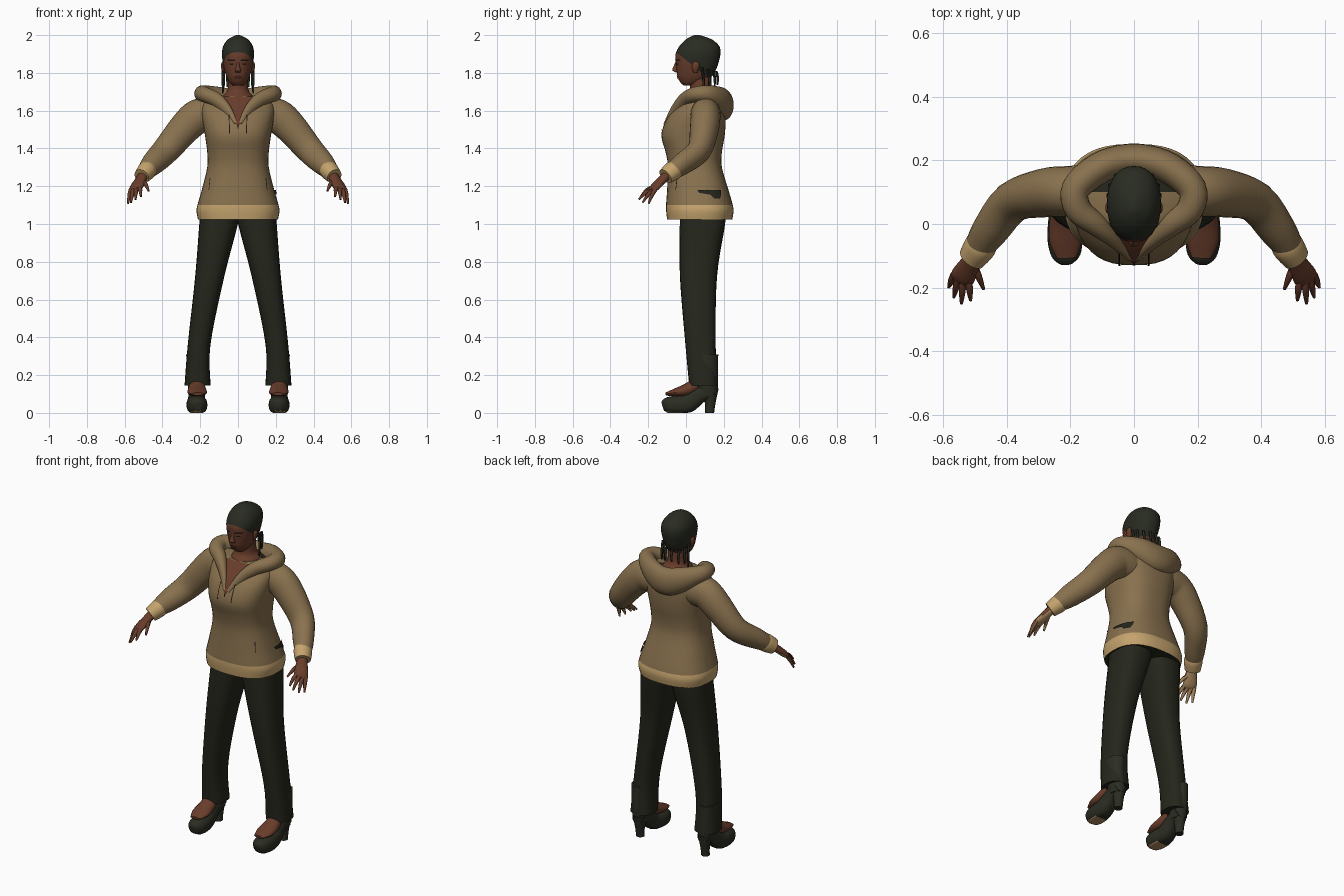
import bpy, bmesh, math
from mathutils import Vector
from mathutils.bvhtree import BVHTree

if "Cube" in bpy.data.objects:
    bpy.data.objects.remove(bpy.data.objects["Cube"])


def material(name, colour):
    m = bpy.data.materials.new(name)
    m.use_nodes = True
    m.diffuse_color = (*colour, 1)
    bsdf = next(n for n in m.node_tree.nodes if n.type == 'BSDF_PRINCIPLED')
    bsdf.inputs["Base Color"].default_value = (*colour, 1)
    bsdf.inputs["Roughness"].default_value = 0.9
    return m


FLEECE = material("tan fleece", (.25, .166, .077))
TRIM = material("light tan trim", (.56, .37, .155))
TROUSER = material("charcoal cloth", (.018, .019, .011))
BOOT = material("dark boot leather", (.024, .026, .016))
HAIR = material("black green hair", (.022, .025, .016))
SKIN = material("brown skin", (.14, .046, .024))
PALM = material("pale palm and sole", (.42, .26, .12))
INK = material("dark line", (.012, .008, .006))
LIP = material("lip", (.075, .02, .013))


def finish(name, bm, mats, mirror):
    mesh = bpy.data.meshes.new(name)
    bm.to_mesh(mesh)
    bm.free()
    for m in mats:
        mesh.materials.append(m)
    ob = bpy.data.objects.new(name, mesh)
    bpy.context.collection.objects.link(ob)
    if mirror:
        mod = ob.modifiers.new("mirror", 'MIRROR')
        mod.use_mirror_merge = False
    return ob


def spline(rows, steps):
    """Catmull-Rom interpolation of whole section tuples."""
    pts = [rows[0]] + list(rows) + [rows[-1]]
    out = []
    for i in range(1, len(pts) - 2):
        for k in range(steps):
            t = k / steps
            out.append([.5 * (2 * b + (c - a) * t + (2 * a - 5 * b + 4 * c - d) * t * t
                              + (3 * b - a - 3 * c + d) * t ** 3)
                        for a, b, c, d in zip(*pts[i - 1:i + 3])])
    return out + [list(rows[-1])]


def loft(name, rows, mats, side=(1, 0, 0), upright=False, sides=24, steps=4,
         power=2, mirror=False, cuts=(), rule=None):
    """Skin rings given as (x, y, z, half width, half depth)."""
    secs = spline(rows, steps)
    mid = [Vector(s[:3]) for s in secs]
    bm = bmesh.new()
    rings = []
    for i, s in enumerate(secs):
        t = mid[min(i + 1, len(mid) - 1)] - mid[max(i - 1, 0)]
        t = Vector((0, 0, 1)) if upright else t.normalized()
        a = Vector(side)
        a = (a - t * a.dot(t)).normalized()
        b = t.cross(a)
        ring = []
        for k in range(sides):
            ang = 2 * math.pi * k / sides
            c, n = math.cos(ang), math.sin(ang)
            c = math.copysign(abs(c) ** (2 / power), c)
            n = math.copysign(abs(n) ** (2 / power), n)
            p = mid[i] + a * c * s[3] + b * n * s[4]
            p.z = max(p.z, 0)
            ring.append(bm.verts.new(p))
        rings.append(ring)
    for r, q in zip(rings, rings[1:]):
        for k in range(sides):
            j = (k + 1) % sides
            bm.faces.new((r[k], r[j], q[j], q[k]))
    bm.faces.new(rings[0])
    bm.faces.new(rings[-1])
    for co, no in cuts:
        bmesh.ops.bisect_plane(bm, geom=bm.verts[:] + bm.edges[:] + bm.faces[:],
                               plane_co=co, plane_no=no, dist=1e-5)
    bmesh.ops.recalc_face_normals(bm, faces=bm.faces[:])
    if rule:
        for f in bm.faces:
            f.material_index = rule(f.calc_center_median(), f.normal)
    return finish(name, bm, mats, mirror)


def decal(name, target, rows, mat, mirror=False, from_side=False, lift=.003, cols=8, steps=6):
    """Thin plate of (height, start, end) spans laid on a surface."""
    tree = BVHTree.FromPolygons([v.co for v in target.data.vertices],
                                [p.vertices[:] for p in target.data.polygons])
    d = Vector((-1, 0, 0)) if from_side else Vector((0, 1, 0))
    bm = bmesh.new()
    grid = []
    for z, u0, u1 in [[a + (b - a) * k / steps for a, b in zip(p, q)]
                      for p, q in zip(rows, rows[1:]) for k in range(steps + 1)]:
        line = []
        for k in range(cols + 1):
            u = u0 + (u1 - u0) * k / cols
            hit = tree.ray_cast(Vector((1, u, z)) if from_side else Vector((u, -1, z)), d)[0]
            line.append(bm.verts.new(hit - d * lift) if hit else None)
        grid.append(line)
    for r, q in zip(grid, grid[1:]):
        for k in range(cols):
            quad = (r[k], r[k + 1], q[k + 1], q[k])
            if all(quad):
                f = bm.faces.new(quad)
                f.normal_update()
                if f.normal.dot(d) > 0:
                    f.normal_flip()
    bmesh.ops.remove_doubles(bm, verts=bm.verts[:], dist=1e-5)
    return finish(name, bm, [mat], mirror)


def levels(rows):
    """(z, half width, front y, back y) to ring sections."""
    return [(0, (f + b) / 2, z, w, (b - f) / 2) for z, w, f, b in rows]


def torso_rule(c, n):
    if n.z < -.95 or (n.z > .95 and c.y > .1):
        return 2
    return 1 if c.z < 1.1 else 0


# Hooded top: body with hem band and dark gaps behind the neck
torso = loft("hoodie_body", levels([
    (1.025, .212, -.10, .245), (1.07, .22, -.105, .252), (1.11, .212, -.105, .245),
    (1.18, .192, -.10, .225), (1.30, .163, -.095, .19), (1.38, .163, -.108, .19),
    (1.47, .175, -.13, .205), (1.56, .19, -.10, .21), (1.63, .19, -.04, .20),
    (1.675, .14, .0, .18)]), [FLEECE, TRIM, TROUSER], upright=True, sides=40, power=2.5,
    cuts=[((0, 0, 1.1), (0, 0, 1)), ((0, .1, 1.675), (0, 1, 0))], rule=torso_rule)
loft("hood", [(-.03, .201, 1.632, .08, .05), (.03, .201, 1.632, .08, .05),
              (.11, .175, 1.66, .068, .05), (.183, .112, 1.688, .047, .045),
              (.175, .045, 1.685, .04, .042), (.115, -.005, 1.658, .038, .035),
              (.06, -.055, 1.605, .03, .022), (.012, -.105, 1.53, .014, .012)],
     [FLEECE], side=(0, 0, 1), mirror=True)
loft("sleeve", [(.05, .105, 1.56, .07, .075), (.14, .105, 1.575, .08, .088),
                (.21, .103, 1.57, .079, .092), (.28, .098, 1.51, .077, .085),
                (.38, .07, 1.392, .064, .073), (.45, -.017, 1.32, .056, .062),
                (.487, -.072, 1.281, .047, .046)],
     [FLEECE], side=(0, 1, 0), mirror=True)
loft("cuff", [(.472, -.052, 1.295, .047, .045), (.485, -.072, 1.28, .052, .05),
              (.51, -.108, 1.252, .045, .042)], [TRIM], side=(0, 1, 0), mirror=True)
decal("neck_opening", torso, [(1.515, -.004, .004), (1.672, -.08, .08)], SKIN)
decal("drawstring", torso, [(1.48, .043, .048), (1.62, .045, .05)], INK, mirror=True, cols=2, lift=.006)
decal("zip", torso, [(1.505, -.003, .003), (1.53, -.003, .003)], INK, cols=2, lift=.007)
decal("pocket_slit", torso, [(1.18, .153, .156), (1.24, .146, .15)], INK, mirror=True, cols=2)
decal("side_tear", torso, [(1.135, .15, .18), (1.155, .13, .185), (1.165, .07, .185),
                           (1.18, .06, .185)], TROUSER, from_side=True, lift=.008)

# Hands: flattened palm and tapered fingers
hand_side = (.9, .4, -.15)
palm_dir = Vector((-.4, .62, -.74)).normalized()


def palm_rule(c, n):
    return 1 if n.dot(palm_dir) > .45 else 0


loft("hand", [(.498, -.09, 1.268, .026, .025), (.515, -.125, 1.235, .032, .022),
              (.538, -.165, 1.195, .039, .019), (.546, -.182, 1.18, .032, .011)],
     [SKIN, PALM], side=hand_side, sides=12, mirror=True, rule=palm_rule)
FINGERS = [("little", (.566, -.16, 1.185), (.583, -.198, 1.108)),
           ("ring", (.553, -.168, 1.185), (.567, -.23, 1.113)),
           ("middle", (.538, -.175, 1.188), (.543, -.25, 1.13)),
           ("index", (.52, -.178, 1.195), (.514, -.24, 1.145)),
           ("thumb", (.505, -.125, 1.23), (.473, -.205, 1.175))]
for label, a, b in FINGERS:
    knuckle = [(p + q) / 2 for p, q in zip(a, b)]
    knuckle[2] += .008
    loft(label + "_finger", [(*a, .012, .012), (*knuckle, .011, .011), (*b, .005, .005)],
         [SKIN, PALM], side=hand_side, sides=8, steps=3, mirror=True, rule=palm_rule)

# Neck and head, with the hair cap divided off by planes
loft("neck", [(0, .095, 1.60, .10, .08), (0, .085, 1.67, .085, .09),
              (0, .08, 1.71, .056, .06), (0, .075, 1.79, .052, .06)], [SKIN], upright=True)
head = loft("head", levels([
    (1.732, .024, -.01, .04), (1.75, .044, -.03, .085), (1.78, .061, -.045, .135),
    (1.82, .073, -.051, .16), (1.86, .081, -.055, .174), (1.90, .085, -.055, .182),
    (1.94, .079, -.036, .177), (1.975, .056, -.003, .14), (1.995, .022, .03, .09),
    (2.0, .006, .045, .07)]),
    [SKIN, HAIR], upright=True, sides=32, power=2.2,
    cuts=[((0, 0, 1.868), (0, .8, 1)), ((0, 0, 1.79), (0, 0, 1))],
    rule=lambda c, n: 1 if c.z > 1.868 - .8 * c.y and c.z > 1.79 else 0)
loft("nose", [(0, -.045, 1.862, .007, .008), (0, -.055, 1.835, .009, .011),
              (0, -.056, 1.813, .017, .016), (0, -.048, 1.803, .012, .006)],
     [SKIN], upright=True, sides=12)
loft("ear", [(.074, .05, 1.80, .006, .01), (.079, .05, 1.82, .009, .017),
             (.081, .052, 1.845, .009, .019), (.077, .05, 1.86, .005, .01)],
     [SKIN], upright=True, sides=12, mirror=True)
decal("eyebrow", head, [(1.862, .014, .05), (1.872, .016, .06)], INK, mirror=True)
decal("eye", head, [(1.843, .026, .042), (1.851, .018, .05)], INK, mirror=True)
decal("lips", head, [(1.767, -.013, .013), (1.776, -.026, .026), (1.785, -.012, .012)], LIP)

# Hanging braids around the back and sides
for i, (x, y, top, end) in enumerate([(.08, .085, 1.83, 1.69), (.075, .115, 1.82, 1.72),
                                      (.056, .145, 1.81, 1.725), (.02, .16, 1.81, 1.735)]):
    loft(f"braid_{i + 1}", [(x, y, top, .007, .007), (x, y + .008, (top + end) / 2, .007, .007),
                            (x, y + .006, end, .004, .004)],
         [HAIR], upright=True, sides=8, mirror=True)

# Wide trousers
loft("trouser_leg", [(.10, .087, 1.07, .10, .12), (.103, .087, 1.0, .102, .12),
                     (.15, .066, .72, .077, .098), (.206, .077, .36, .06, .08),
                     (.214, .093, .145, .069, .076)],
     [TROUSER], upright=True, power=2.5, steps=5, mirror=True)

# High heeled boots with bare insteps
loft("boot_shaft", [(.218, .115, .09, .04, .05), (.222, .113, .15, .044, .056),
                    (.227, .107, .24, .046, .062), (.227, .105, .31, .047, .066)],
     [BOOT], upright=True, mirror=True)
loft("boot_foot", [(.212, -.122, .035, .022, .025), (.214, -.10, .04, .045, .042),
                   (.217, -.05, .042, .055, .05), (.22, .01, .05, .05, .05),
                   (.218, .07, .095, .042, .045), (.218, .14, .13, .04, .045)],
     [BOOT, PALM], mirror=True, power=2.4,
     rule=lambda c, n: 1 if n.z < -.7 and c.z < .02 and c.y < -.02 else 0)
loft("boot_heel", [(.218, .125, 0, .024, .024), (.218, .128, .05, .026, .028),
                   (.218, .127, .13, .04, .046)], [BOOT], upright=True, sides=16, mirror=True)
loft("instep", [(.212, -.107, .10, .03, .008), (.215, -.055, .108, .051, .022),
                (.217, .005, .122, .049, .034), (.217, .055, .15, .04, .035)],
     [SKIN], sides=16, mirror=True)

# Smooth shading with crisp edges kept
bpy.ops.object.select_all(action='DESELECT')
for ob in bpy.context.collection.objects:
    if ob.type == 'MESH':
        ob.select_set(True)
        bpy.context.view_layer.objects.active = ob
bpy.ops.object.shade_smooth_by_angle(angle=math.radians(45))
